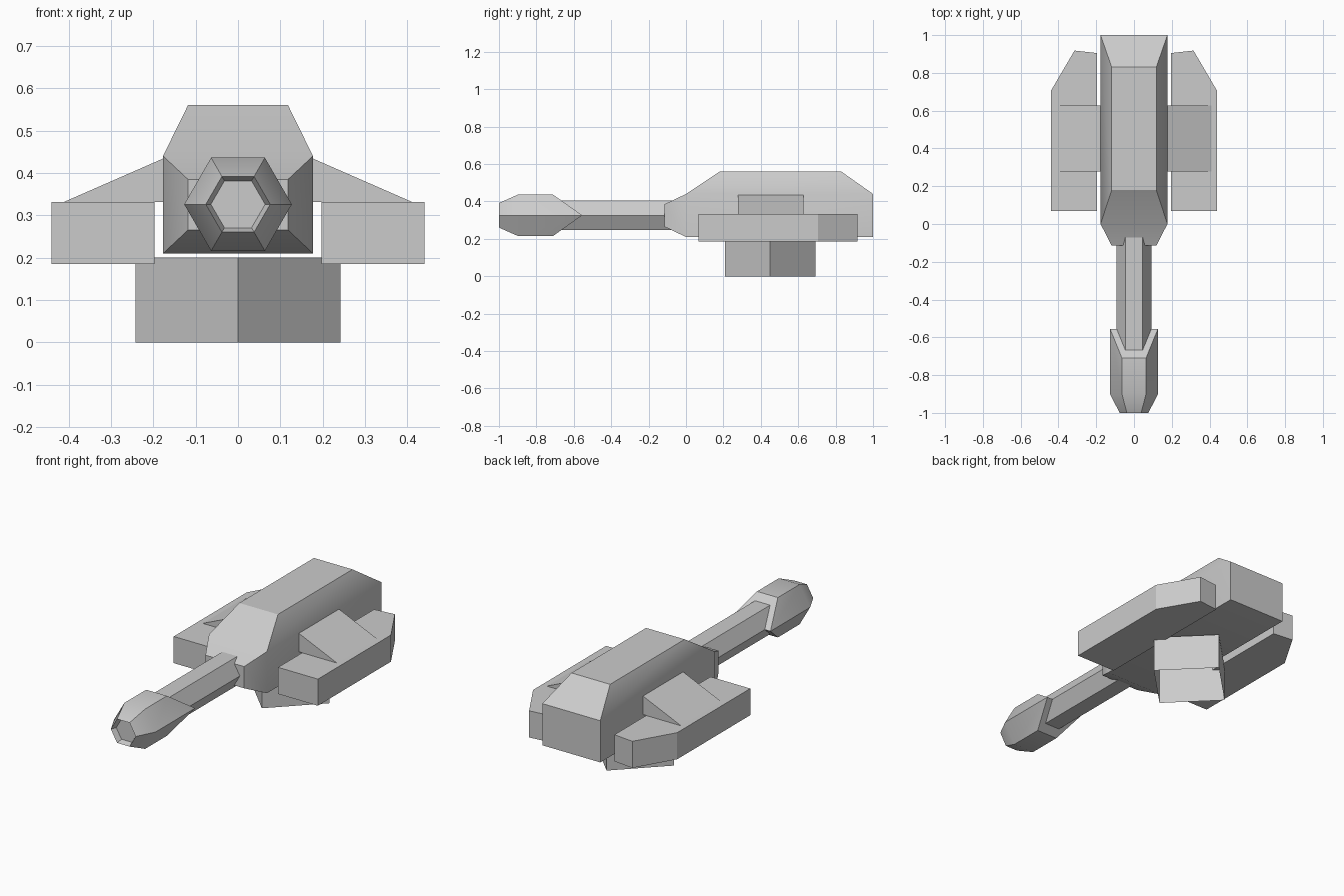
import bpy, bmesh, math

if "Cube" in bpy.data.objects:
    bpy.data.objects.remove(bpy.data.objects["Cube"])

GREY = (0.6, 0.6, 0.6, 1)
grey = bpy.data.materials.new("plain_grey")
grey.use_nodes = True
grey.diffuse_color = GREY
grey.node_tree.nodes["Principled BSDF"].inputs["Base Color"].default_value = GREY

AXIS_Z = 0.326      # height of the gun axis


def loft(rings, start=True, end=True):
    """Skin a list of equal-length point rings, with optional end caps."""
    bm = bmesh.new()
    rows = [[bm.verts.new(p) for p in ring] for ring in rings]
    n = len(rows[0])
    for a, b in zip(rows, rows[1:]):
        for i in range(n):
            j = (i + 1) % n
            bm.faces.new((a[i], a[j], b[j], b[i]))
    if start:
        bm.faces.new(rows[0])
    if end:
        bm.faces.new(rows[-1])
    bmesh.ops.recalc_face_normals(bm, faces=bm.faces)
    return bm


def finish(name, bm, mirror=False):
    mesh = bpy.data.meshes.new(name)
    bmesh.ops.recalc_face_normals(bm, faces=bm.faces)
    bm.to_mesh(mesh)
    bm.free()
    mesh.materials.append(grey)
    obj = bpy.data.objects.new(name, mesh)
    bpy.context.collection.objects.link(obj)
    if mirror:
        obj.modifiers.new("Mirror", "MIRROR")
    bpy.ops.object.select_all(action="DESELECT")
    obj.select_set(True)
    bpy.context.view_layer.objects.active = obj
    bpy.ops.object.shade_smooth_by_angle(angle=math.radians(30))
    return obj


def rect(x, y0, y1, z):
    return [(-x, y0, z), (x, y0, z), (x, y1, z), (-x, y1, z)]


def hexagon(r, y, sweep=0.0):
    """Hexagon around the gun axis; sweep pulls its top and bottom forward."""
    ring = []
    for i in range(6):
        a = math.radians(60 * i)
        h = r * math.sin(a)
        ring.append((r * math.cos(a), y - sweep * abs(h), AXIS_Z + h))
    return ring


# Turret body: a box with a sloped roof, then a tapered nose
bm = loft([rect(0.177, 0, 1, 0.21), rect(0.177, 0, 1, 0.44),
           rect(0.118, 0.18, 0.83, 0.56)])
front = min(bm.faces, key=lambda f: f.calc_center_median().y + f.normal.y)
nose = bmesh.ops.extrude_face_region(bm, geom=[front])["geom"]
for v in (g for g in nose if isinstance(g, bmesh.types.BMVert)):
    v.co = (v.co.x * 0.667, -0.115, 0.325 + (v.co.z - 0.325) * 0.52)
if front.is_valid:
    bm.faces.remove(front)
finish("turret_body", bm)

# Six-sided barrel
finish("barrel", loft([hexagon(0.092, -0.9), hexagon(0.092, -0.02)]))

# Muzzle: shallow bore, tapered lip, notched rear end
SWEEP = 1.41
finish("muzzle", loft([hexagon(0.064, -0.97), hexagon(0.076, -1),
                       hexagon(0.127, -0.9), hexagon(0.127, -0.555, SWEEP),
                       hexagon(0.09, -0.555, SWEEP)], end=False))

# Side pods with a cut rear corner
outline = [(0.197, 0.068), (0.44, 0.068), (0.44, 0.705), (0.315, 0.918), (0.197, 0.905)]
finish("side_pods", loft([[(x, y, z) for x, y in outline] for z in (0.185, 0.332)]),
       mirror=True)

# Wedge brackets joining pods to body
wedge = [(0.17, 0.332), (0.41, 0.332), (0.17, 0.437)]
finish("side_brackets", loft([[(x, y, z) for x, z in wedge] for y in (0.278, 0.628)]),
       mirror=True)

# Open square mount turned on its corner
R, CY = 0.242, 0.45
diamond = [(0, CY - R), (R, CY), (0, CY + R), (-R, CY)]
finish("turret_mount", loft([[(x, y, z) for x, y in diamond] for z in (0, 0.2)],
                            start=False, end=False))
